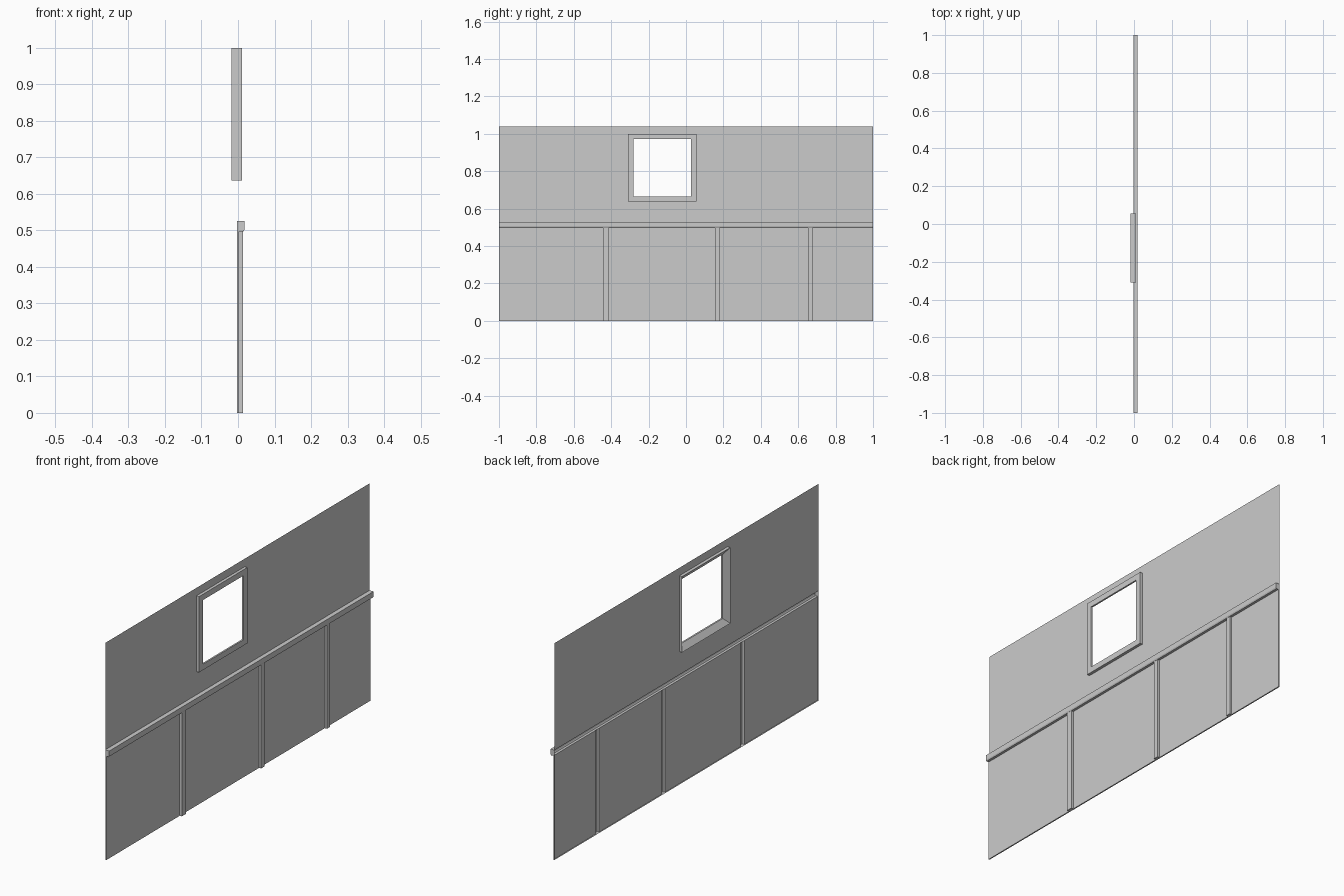
import bpy, bmesh

if "Cube" in bpy.data.objects:
    bpy.data.objects.remove(bpy.data.objects["Cube"])

XB = -0.003          # plane of the upper wall
XP = 0.003           # face of the lower panelling
RAIL_Z0, RAIL_Z1, TOP = 0.497, 0.526, 1.038
WIN = (-0.31, 0.055, 0.637, 1.0)      # window outer y0, y1, z0, z1
BORDER = 0.028


def make_object(name, bm):
    bmesh.ops.remove_doubles(bm, verts=bm.verts, dist=1e-5)
    mesh = bpy.data.meshes.new(name)
    bm.to_mesh(mesh)
    bm.free()
    obj = bpy.data.objects.new(name, mesh)
    bpy.context.collection.objects.link(obj)
    return obj


def face(bm, pts):
    bm.faces.new([bm.verts.new(p) for p in pts])


def rect(inset, x):
    y0, y1, z0, z1 = WIN
    return [(x, y0 + inset, z0 + inset), (x, y1 - inset, z0 + inset),
            (x, y1 - inset, z1 - inset), (x, y0 + inset, z1 - inset)]


def bridge(bm, a, b):
    n = len(a)
    for i in range(n):
        j = (i + 1) % n
        face(bm, [a[i], a[j], b[j], b[i]])


# upper wall: thin sheet with the window opening
bm = bmesh.new()
outer = [(XB, -1, RAIL_Z1), (XB, 1, RAIL_Z1), (XB, 1, TOP), (XB, -1, TOP)]
bridge(bm, outer, rect(0, XB))
make_object("upper_wall", bm)

# window frame: flat front, short inner edge, splayed back
bm = bmesh.new()
loops = [rect(0, -0.018), rect(0, 0.011), rect(BORDER, 0.011), rect(BORDER, 0.003)]
for k in range(4):
    if k < 3:
        bridge(bm, loops[k], loops[k + 1])
    else:
        bridge(bm, loops[3], loops[0])
bmesh.ops.recalc_face_normals(bm, faces=bm.faces)
make_object("window_frame", bm)

# lower panelling: stepped plan outline with three battens, open at the back
plan = [(XB, -1), (XP, -1)]
for y, width in ((-0.43, 0.03), (0.167, 0.024), (0.665, 0.024)):
    a, b = y - width / 2, y + width / 2
    plan += [(XP, a), (0.014, a), (0.014, b), (XP, b)]
plan += [(XP, 1), (XB, 1)]
bm = bmesh.new()
for (xa, ya), (xb, yb) in zip(plan, plan[1:]):
    face(bm, [(xa, ya, 0), (xb, yb, 0), (xb, yb, RAIL_Z0), (xa, ya, RAIL_Z0)])
    if xa == xb:                       # underside strip
        face(bm, [(XB, ya, 0), (XB, yb, 0), (xb, yb, 0), (xa, ya, 0)])
make_object("lower_panelling", bm)

# chair rail: moulded profile along the wall, open at the back
profile = [(XB, RAIL_Z1), (0.018, RAIL_Z1), (0.018, 0.503), (0.015, RAIL_Z0), (XP, RAIL_Z0)]
bm = bmesh.new()
for (xa, za), (xb, zb) in zip(profile, profile[1:]):
    face(bm, [(xa, -1, za), (xa, 1, za), (xb, 1, zb), (xb, -1, zb)])
face(bm, [(x, -1, z) for x, z in profile + [(XB, RAIL_Z0)]])
face(bm, [(x, 1, z) for x, z in reversed(profile + [(XB, RAIL_Z0)])])
make_object("chair_rail", bm)
